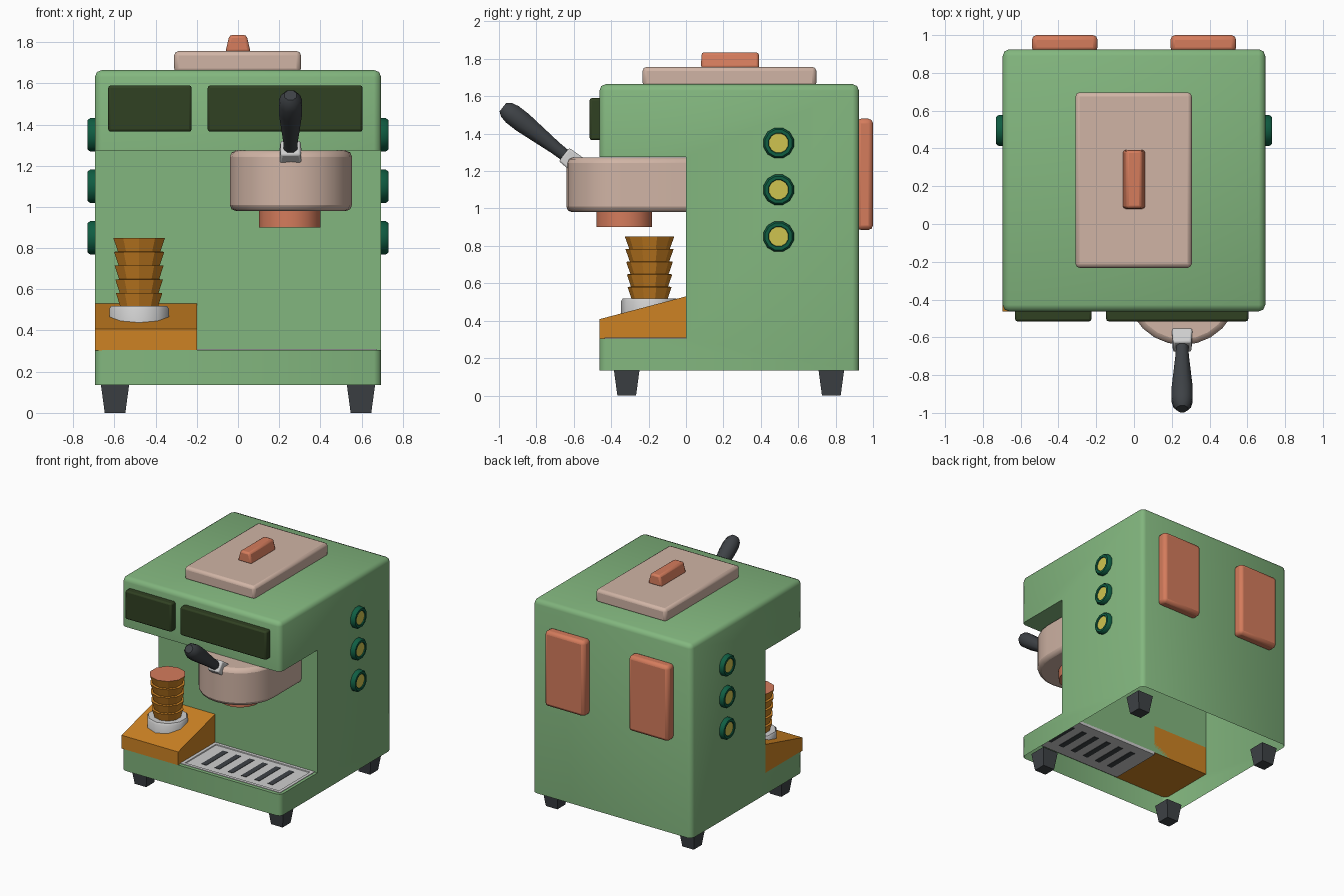
import bpy, bmesh, math
from mathutils import Vector, Matrix

if "Cube" in bpy.data.objects:
    bpy.data.objects.remove(bpy.data.objects["Cube"])


def material(name, rgb):
    m = bpy.data.materials.new(name)
    m.diffuse_color = (*rgb, 1)
    m.use_nodes = True
    m.node_tree.nodes["Principled BSDF"].inputs["Base Color"].default_value = m.diffuse_color
    return m


GREEN = material("soft_green", (0.225, 0.47, 0.21))
BEIGE = material("warm_beige", (0.63, 0.455, 0.375))
CORAL = material("coral", (0.66, 0.20, 0.107))
DARK = material("dark_green", (0.03, 0.052, 0.016))
TEAL = material("deep_teal", (0.005, 0.11, 0.055))
YELLOW = material("yellow", (0.62, 0.55, 0.08))
ORANGE = material("orange", (0.61, 0.225, 0.017))
GREY = material("light_grey", (0.62, 0.62, 0.62))
CHARCOAL = material("charcoal", (0.048, 0.054, 0.061))


def finish(name, bm, mats, bevel=0, segments=2, smooth=True):
    """Turn a bmesh into an object, with optional rounded edges."""
    me = bpy.data.meshes.new(name)
    bm.to_mesh(me)
    bm.free()
    for m in mats:
        me.materials.append(m)
    ob = bpy.data.objects.new(name, me)
    bpy.context.collection.objects.link(ob)
    if smooth:
        bpy.ops.object.select_all(action='DESELECT')
        ob.select_set(True)
        bpy.context.view_layer.objects.active = ob
        bpy.ops.object.shade_smooth_by_angle(angle=math.radians(50))
    if bevel:
        mod = ob.modifiers.new("round", 'BEVEL')
        mod.width, mod.segments = bevel, segments
        mod.limit_method, mod.angle_limit = 'ANGLE', math.radians(50)
    return ob


def prism(points, offset):
    """Extrude a closed outline of 3D points by a vector."""
    bm = bmesh.new()
    f = bm.faces.new([bm.verts.new(p) for p in points])
    new = bmesh.ops.extrude_face_region(bm, geom=[f], use_keep_orig=True)["geom"]
    for v in new:
        if isinstance(v, bmesh.types.BMVert):
            v.co += Vector(offset)
    bmesh.ops.recalc_face_normals(bm, faces=bm.faces)
    return bm


def box_mesh(lo, hi, top=(1, 1)):
    lo, hi = Vector(lo), Vector(hi)
    c, s = (lo + hi) / 2, hi - lo
    bm = bmesh.new()
    bmesh.ops.create_cube(bm, size=1)
    for v in bm.verts:
        t = top if v.co.z > 0 else (1, 1)
        v.co = c + Vector((v.co.x * s.x * t[0], v.co.y * s.y * t[1], v.co.z * s.z))
    return bm


def box(name, lo, hi, mat, bevel=0, top=(1, 1)):
    return finish(name, box_mesh(lo, hi, top), [mat], bevel)


def lathe(name, profile, sides, mats, matrix, last=0, smooth=True):
    """Stack rings (radius, height) along local z; the end cap takes slot `last`."""
    bm = bmesh.new()
    rings = [[bm.verts.new((r * math.cos(math.tau * (i + .5) / sides),
                            r * math.sin(math.tau * (i + .5) / sides), h))
              for i in range(sides)] for r, h in profile]
    for a, b in zip(rings, rings[1:]):
        for i in range(sides):
            j = (i + 1) % sides
            bm.faces.new((a[i], a[j], b[j], b[i]))
    bm.faces.new(rings[0][::-1])
    bm.faces.new(rings[-1]).material_index = last
    bm.transform(matrix)
    bmesh.ops.recalc_face_normals(bm, faces=bm.faces)
    return finish(name, bm, mats, smooth=smooth)


# Body: C-shaped shell, open underneath
W, F, B, Z0, Z1 = 0.695, -0.463, 0.925, 0.135, 1.665
SHELF, HEAD = 0.305, 1.275
outline = [(F, Z0), (B, Z0), (B, Z1), (F, Z1), (F, HEAD), (0, HEAD), (0, SHELF), (F, SHELF)]
bm = prism([(-W, y, z) for y, z in outline], (2 * W, 0, 0))


def rounded(e):
    a, b = (v.co for v in e.verts)
    if a.z > Z1 - .01 and b.z > Z1 - .01:
        return True
    upright = abs(a.z - b.z) > .1 and abs(a.y - b.y) < .01
    return upright and abs(a.y) > .1


bmesh.ops.bevel(bm, geom=[e for e in bm.edges if rounded(e)], offset=0.035,
                segments=2, profile=0.5, affect='EDGES')
shelf = [f for f in bm.faces if abs(f.calc_center_median().z - SHELF) < .001]
bmesh.ops.inset_region(bm, faces=shelf, thickness=0.03)
bottom = [f for f in bm.faces if abs(f.calc_center_median().z - Z0) < .001]
bmesh.ops.delete(bm, geom=shelf + bottom, context='FACES')
finish("body", bm, [GREEN])

# Feet
for x in (-0.597, 0.597):
    for y in (-0.317, 0.777):
        box("foot", (x - .05, y - .05, 0), (x + .05, y + .05, .14), CHARCOAL, top=(1.38, 1.38))

# Front display panels
for name, x0, x1 in (("small_display", -0.63, -0.225), ("large_display", -0.147, 0.605)):
    box(name, (x0, -0.515, 1.365), (x1, -0.45, 1.59), DARK, 0.012)

# Lid with handle, rear panels
box("lid", (-0.31, -0.232, 1.65), (0.306, 0.697, 1.757), BEIGE, 0.022)
box("lid_handle", (-0.062, 0.08, 1.75), (0.062, 0.392, 1.835), CORAL, 0.014, (0.66, 0.98))
for s in (-1, 1):
    box("rear_panel", (s * .367 - .174, 0.91, 0.885), (s * .367 + .174, 1.0, 1.48), CORAL, 0.025)

# Side buttons with yellow centres
for s in (-1, 1):
    for z in (0.85, 1.10, 1.35):
        m = Matrix.Translation((s * 0.68, 0.495, z)) @ Matrix.Rotation(s * math.pi / 2, 4, 'Y')
        lathe("side_button", [(.084, 0), (.084, .038), (.074, .05), (.056, .05), (.053, .043)],
              12, [TEAL, YELLOW], m, last=1)

# Brew head: rounded front, straight back
cx, cy, r = 0.257, -0.343, 0.297
arc = [(cx + r * math.cos(math.pi + math.pi * i / 12), cy + r * math.sin(math.pi + math.pi * i / 12), 0.98)
       for i in range(13)]
bm = prism([(cx - r, 0.05, 0.98)] + arc + [(cx + r, 0.05, 0.98)], (0, 0, 0.293))
finish("brew_head", bm, [BEIGE], 0.03)
lathe("brew_spout", [(.152, 0), (.152, .1)], 16, [CORAL],
      Matrix.Translation((0.252, -0.33, 0.9)))

# Filter handle, tilted up towards the front
axis = Vector((0, -0.79, 0.613))
tilt = Matrix.Translation((0.255, -0.605, 1.252)) @ axis.to_track_quat('Z', 'Y').to_matrix().to_4x4()
bm = box_mesh((-.057, -.05, -.06), (.057, .05, .06), (.85, .9))
bm.transform(tilt)
finish("handle_collar", bm, [GREY], 0.01)
lathe("filter_handle", [(.034, .03), (.038, .12), (.06, .34), (.06, .41), (.05, .45), (.032, .473)],
      8, [CHARCOAL], tilt)

# Tamper stand: wedge
bm = prism([(-W, F, .303), (-W, 0, .303), (-W, 0, .53), (-W, F, .408)], (0.495, 0, 0))
finish("tamper_stand", bm, [ORANGE], smooth=False)

# Tamper: base disc and flared tiers
tx, ty = -0.48, -0.195
lathe("tamper_base", [(.152, .4), (.152, .505), (.142, .52)], 10, [GREY],
      Matrix.Translation((tx, ty, 0)))
tiers = []
for i in range(5):
    z = 0.515 + i * 0.067
    tiers += [(.096 + .003 * i, z), (.118 + .0035 * i, z + .066)]
lathe("tamper_grip", tiers, 10, [ORANGE, CORAL], Matrix.Translation((tx, ty, 0)), last=1, smooth=False)

# Drip tray with recessed plate and slots
bm = box_mesh((-0.2, -0.435, 0.285), (0.672, 0, 0.309))
top = [f for f in bm.faces if f.normal.z > .9]
bmesh.ops.inset_region(bm, faces=top, thickness=0.035)
bmesh.ops.inset_region(bm, faces=top, thickness=0.004, depth=-0.006)
finish("drip_tray", bm, [GREY], smooth=False)
for i in range(6):
    x = 0.236 + (i - 2.5) * 0.116
    box("tray_slot", (x - .022, -0.35, 0.282), (x + .022, -0.08, 0.306), CHARCOAL)
